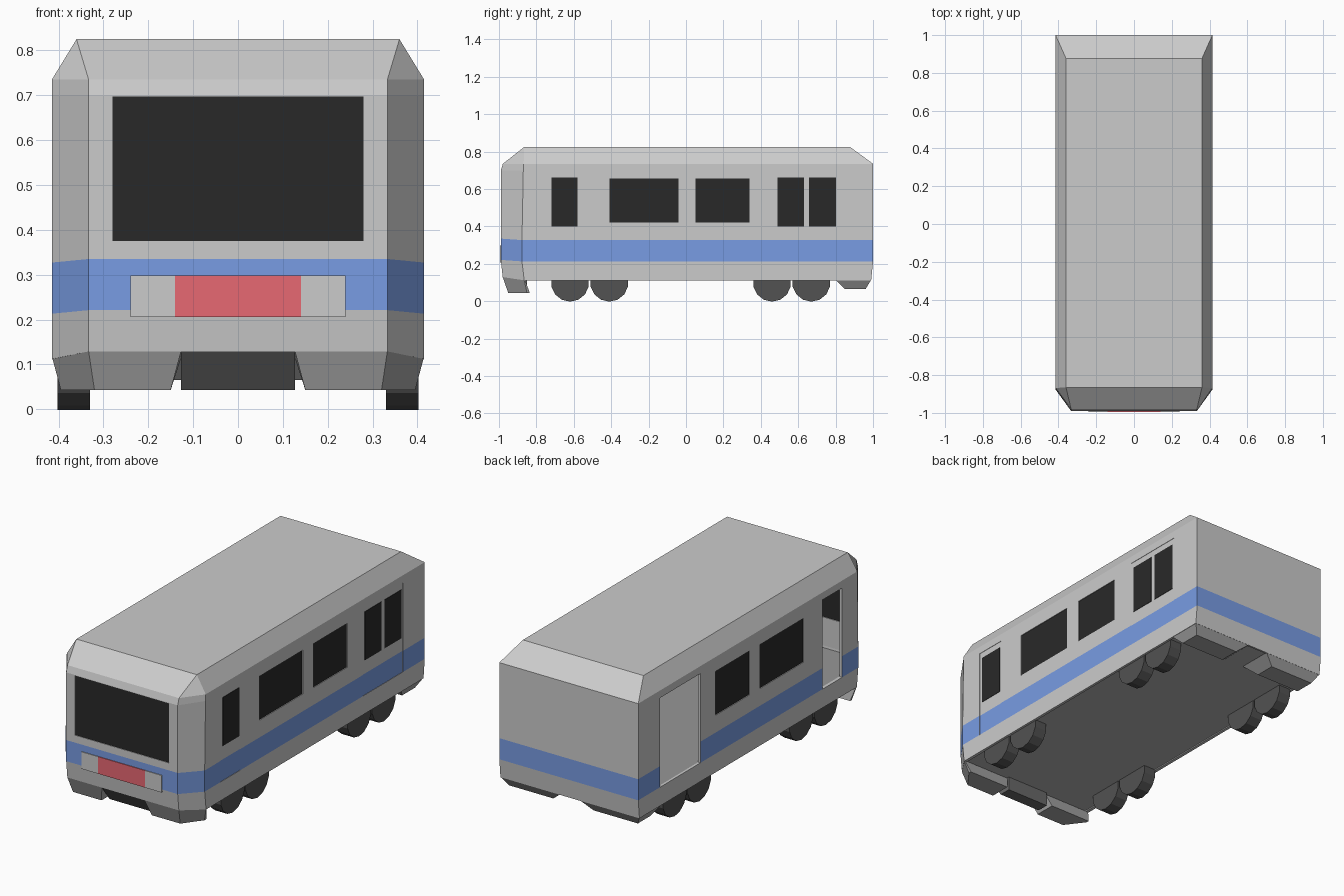
import bpy, bmesh, math
from mathutils import Matrix

cube = bpy.data.objects.get("Cube")
if cube:
    bpy.data.objects.remove(cube, do_unlink=True)


def material(name, r, g, b):
    m = bpy.data.materials.new(name)
    m.use_nodes = True
    m.diffuse_color = (r, g, b, 1)
    m.node_tree.nodes["Principled BSDF"].inputs["Base Color"].default_value = (r, g, b, 1)
    return m


GREY = material("body grey", 0.60, 0.60, 0.60)
BLUE = material("stripe blue", 0.19, 0.335, 0.77)
RED = material("panel red", 0.80, 0.14, 0.17)
GLASS = material("dark glass", 0.022, 0.022, 0.022)
SKIRT = material("skirt grey", 0.38, 0.38, 0.38)
UNDER = material("underframe grey", 0.46, 0.46, 0.46)
GUARD = material("guard dark grey", 0.14, 0.14, 0.14)
TYRE = material("wheel dark grey", 0.085, 0.085, 0.085)
FLOOR = material("floor grey", 0.31, 0.31, 0.31)


def finish(name, bm, *mats):
    me = bpy.data.meshes.new(name)
    bm.to_mesh(me)
    bm.free()
    for m in mats:
        me.materials.append(m)
    ob = bpy.data.objects.new(name, me)
    bpy.context.collection.objects.link(ob)
    return ob


def add_box(bm, x, y, z):
    """Box from (low, high) pairs."""
    size = [max(p) - min(p) for p in (x, y, z)]
    mid = [sum(p) / 2 for p in (x, y, z)]
    bmesh.ops.create_cube(bm, size=1, matrix=Matrix.Translation(mid) @ Matrix.Diagonal((*size, 1)))


def box(name, mat, x, y, z):
    bm = bmesh.new()
    add_box(bm, x, y, z)
    return finish(name, bm, mat)


def loft(rings, bottom=True):
    """Skin stacked rings of points and cap the ends."""
    bm = bmesh.new()
    loops = [[bm.verts.new(p) for p in ring] for ring in rings]
    n = len(loops[0])
    for a, b in zip(loops, loops[1:]):
        for i in range(n):
            j = (i + 1) % n
            bm.faces.new((a[i], a[j], b[j], b[i]))
    bm.faces.new(loops[-1])
    if bottom:
        bm.faces.new(loops[0][::-1])
    bmesh.ops.remove_doubles(bm, verts=bm.verts, dist=0.0001)
    bmesh.ops.recalc_face_normals(bm, faces=bm.faces)
    return bm


def hull_ring(z, front, shoulder, rear, side=0.415, nose=0.333, lift=0):
    return [(side, shoulder, z), (side, rear, z), (-side, rear, z), (-side, shoulder, z),
            (-nose, front, z + lift), (nose, front, z + lift)]


# Body shell with a painted stripe
STRIPE = (0.213, 0.327)
bm = loft([
    hull_ring(0.112, -0.98, -0.865, 0.99, lift=0.017),
    hull_ring(STRIPE[0], -0.99, -0.877, 1.0, lift=0.008),
    hull_ring(STRIPE[1], -0.99, -0.877, 1.0, lift=0.008),
    hull_ring(0.70, -0.99, -0.87, 1.0),
    hull_ring(0.735, -0.979, -0.868, 1.0),
    hull_ring(0.825, -0.865, -0.865, 0.877, 0.36, 0.36),
], bottom=False)
for f in bm.faces:
    f.material_index = int(STRIPE[0] < f.calc_center_median().z < STRIPE[1] + 0.01)
body = finish("body_shell", bm, GREY, BLUE)

# Openings for windows, doors and windscreen
WINDOWS = [(-0.41, -0.04), (0.05, 0.34)]
DOORS = {"front": (-0.74, -0.57), "rear": (0.47, 0.815)}
WIN_Z, DOOR_Z = (0.42, 0.657), (0.213, 0.695)
SCREEN_X, SCREEN_Z = (-0.28, 0.28), (0.375, 0.697)
bm = bmesh.new()
for s in (-1, 1):
    for y in WINDOWS:
        add_box(bm, (s * 0.35, s * 0.5), y, WIN_Z)
    for y in DOORS.values():
        add_box(bm, (s * 0.35, s * 0.5), y, DOOR_Z)
add_box(bm, SCREEN_X, (-1.1, -0.93), SCREEN_Z)
cutter = finish("opening_cutter", bm)
cutter.hide_render = True

shell = body.modifiers.new("wall", 'SOLIDIFY')
shell.thickness = 0.018
shell.offset = -1
shell.material_offset = -1
cut = body.modifiers.new("openings", 'BOOLEAN')
cut.object = cutter
cut.solver = 'EXACT'
bpy.context.view_layer.objects.active = body
for name in ("wall", "openings"):
    bpy.ops.object.modifier_apply(modifier=name)
bpy.data.objects.remove(cutter, do_unlink=True)

# Glass panes set into the openings
box("windscreen", GLASS, SCREEN_X, (-0.987, -0.978), SCREEN_Z)
for s, label in ((1, "left"), (-1, "right")):
    for i, y in enumerate(WINDOWS):
        box(f"{label}_window_{i + 1}", GLASS, (s * 0.403, s * 0.411), y, WIN_Z)

# Closed doors on the left; the right doorways stay open
LEAVES = {"front": [(-0.72, -0.58)], "rear": [(0.49, 0.632), (0.658, 0.802)]}
for label, y in DOORS.items():
    box(f"{label}_door_lower", BLUE, (0.398, 0.413), y, STRIPE)
    box(f"{label}_door_upper", GREY, (0.398, 0.413), y, (STRIPE[1], DOOR_Z[1]))
    for i, pane in enumerate(LEAVES[label]):
        box(f"{label}_door_window_{i + 1}", GLASS, (0.41, 0.415), pane, (0.40, 0.662))

# Floor and underframe
for name, mat, front, low, high in (("underframe", UNDER, -0.94, 0.118, 0.17),
                                    ("cabin_floor", FLOOR, -0.972, 0.17, 0.211)):
    finish(name, loft([hull_ring(z, front, -0.862, 0.985, 0.402, 0.325) for z in (low, high)]), mat)

# Front panel with lamps
PANEL_Y, PANEL_Z = (-0.994, -0.986), (0.206, 0.298)
box("front_panel", RED, (-0.14, 0.14), PANEL_Y, PANEL_Z)
for s, label in ((1, "left"), (-1, "right")):
    box(f"{label}_headlamp", GREY, (s * 0.14, s * 0.24), PANEL_Y, PANEL_Z)

# Skirts below the ends: lower outline, then upper outline
FRONT_LOW = [(0.15, -0.95), (0.32, -0.95), (0.395, -0.85), (0.395, -0.835), (0.15, -0.835)]
FRONT_TOP = [(0.127, -0.98), (0.333, -0.98), (0.414, -0.865), (0.414, -0.86), (0.127, -0.86)]
REAR_LOW = [(0.12, 0.85), (0.385, 0.85), (0.385, 0.96), (0.12, 0.96)]
REAR_TOP = [(0.06, 0.80), (0.414, 0.80), (0.414, 0.99), (0.06, 0.99)]


def skirt(name, s, low, z_low, top, z_nose):
    upper = [(s * x, y, z_nose if y < -0.9 else 0.114) for x, y in top]
    finish(name, loft([[(s * x, y, z_low) for x, y in low], upper]), SKIRT)


for s, label in ((1, "left"), (-1, "right")):
    skirt(f"front_{label}_skirt", s, FRONT_LOW, 0.043, FRONT_TOP, 0.129)
    skirt(f"rear_{label}_skirt", s, REAR_LOW, 0.065, REAR_TOP, 0.114)

# Sloping guard between the front skirts
W = 0.127
finish("front_guard", loft([
    [(-W, -0.915, 0.043), (W, -0.915, 0.043), (W, -0.85, 0.043), (-W, -0.85, 0.043)],
    [(-W, -0.979, 0.129), (W, -0.979, 0.129), (W, -0.85, 0.129), (-W, -0.85, 0.129)],
]), GUARD)

# Wheels in pairs
for s, label in ((1, "left"), (-1, "right")):
    for i, y in enumerate((-0.62, -0.41, 0.46, 0.67)):
        bm = bmesh.new()
        bmesh.ops.create_cone(
            bm, cap_ends=True, segments=14, radius1=0.102, radius2=0.102, depth=0.072,
            matrix=Matrix.Translation((s * 0.366, y, 0.1)) @ Matrix.Rotation(math.pi / 2, 4, 'Y')
            @ Matrix.Rotation(math.pi / 14, 4, 'Z'))
        finish(f"{label}_wheel_{i + 1}", bm, TYRE)
